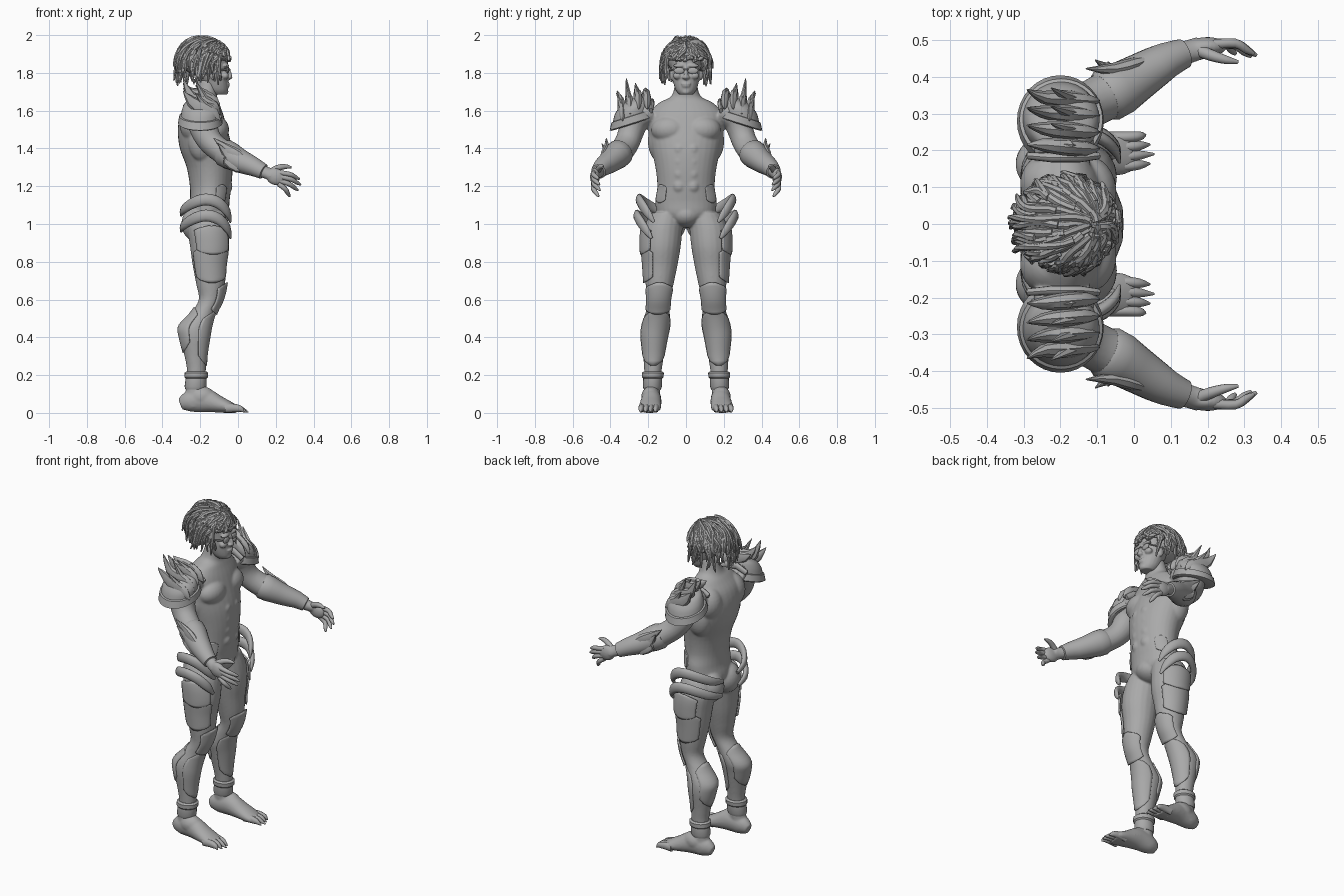
import bpy, bmesh, math, random
from mathutils import Vector, Matrix

random.seed(4)
X, Y, Z = Vector((1, 0, 0)), Vector((0, 1, 0)), Vector((0, 0, 1))
start_cube = bpy.data.objects.get("Cube")
if start_cube:
    bpy.data.objects.remove(start_cube)

grey = bpy.data.materials.new("plain_grey")
grey.use_nodes = True
grey.diffuse_color = (.4, .4, .4, 1)
grey.node_tree.nodes["Principled BSDF"].inputs["Base Color"].default_value = (.4, .4, .4, 1)


def point(ring, angle, axis, ref):
    """Point on an elliptical ring (x, y, z, radius along ref, radius across)."""
    u = (ref - axis * ref.dot(axis)).normalized()
    v = axis.cross(u)
    return Vector(ring[:3]) + u * ring[3] * math.cos(angle) + v * ring[4] * math.sin(angle)


def loft(bm, rings, ref=X, axis=None, sides=20):
    """Closed tube through elliptical rings."""
    loops, last = [], len(rings) - 1
    for i, ring in enumerate(rings):
        ahead, behind = rings[min(i + 1, last)], rings[max(i - 1, 0)]
        t = axis or (Vector(ahead[:3]) - Vector(behind[:3])).normalized()
        loops.append([bm.verts.new(point(ring, math.tau * k / sides, t, ref)) for k in range(sides)])
    for low, high in zip(loops, loops[1:]):
        for k in range(sides):
            n = (k + 1) % sides
            bm.faces.new((low[k], low[n], high[n], high[k]))
    bm.faces.new(loops[0][::-1])
    bm.faces.new(loops[-1])


def ball(bm, centre, radii, tilt=0):
    place = Matrix.Translation(centre) @ Matrix.Rotation(tilt, 4, "Y") @ Matrix.Diagonal((*radii, 1))
    bmesh.ops.create_uvsphere(bm, u_segments=24, v_segments=14, radius=1, matrix=place)


def sample(rings, s):
    """Smoothly interpolated ring at a fractional index."""
    last = len(rings) - 1
    i = min(int(s), last - 1)
    f = s - i
    near = [rings[min(max(i + k, 0), last)] for k in (-1, 0, 1, 2)]
    return [b + f / 2 * (c - a + f * (2 * a - 5 * b + 4 * c - d + f * (3 * (b - c) + d - a)))
            for a, b, c, d in zip(*near)]


def smooth(rings, steps=4):
    return [sample(rings, k / steps) for k in range((len(rings) - 1) * steps + 1)]


def grown(rings, steps):
    """Rings of a limb at given places, each enlarged by its own amount."""
    found = [(sample(rings, s), g) for s, g in steps]
    return [(*r[:3], r[3] + g, r[4] + g) for r, g in found]


def guard(bm, rings, low, high, middle, half, grow, rows=12, cols=14):
    """Shield-shaped sheet hugging a limb, narrowing to points at both ends."""
    grid = []
    for r in range(rows + 1):
        f = r / rows
        ring = grown(rings, [(low + (high - low) * f, grow)])[0]
        span = half * min(1, .15 + 1.7 * math.sin(math.pi * f) ** .8)
        angles = [math.radians(middle + span * (2 * c / cols - 1)) for c in range(cols + 1)]
        grid.append([bm.verts.new(point(ring, a, Z, X)) for a in angles])
    for a, b in zip(grid, grid[1:]):
        for c in range(cols):
            bm.faces.new((a[c], a[c + 1], b[c + 1], b[c]))


def mirror(bm):
    """Copy everything so far to the other side of the body."""
    copy = bmesh.ops.duplicate(bm, geom=bm.verts[:] + bm.edges[:] + bm.faces[:])["geom"]
    for v in copy:
        if isinstance(v, bmesh.types.BMVert):
            v.co.y = -v.co.y
    bmesh.ops.reverse_faces(bm, faces=[f for f in copy if isinstance(f, bmesh.types.BMFace)])


def finish(name, bm, thickness=0, voxel=0, angle=50):
    bmesh.ops.recalc_face_normals(bm, faces=bm.faces)
    mesh = bpy.data.meshes.new(name)
    bm.to_mesh(mesh)
    bm.free()
    mesh.materials.append(grey)
    ob = bpy.data.objects.new(name, mesh)
    bpy.context.collection.objects.link(ob)
    bpy.ops.object.select_all(action="DESELECT")
    bpy.context.view_layer.objects.active = ob
    ob.select_set(True)
    if thickness:
        ob.modifiers.new("thickness", "SOLIDIFY").thickness = thickness
        ob.modifiers[-1].offset = 0
    if voxel:
        remesh = ob.modifiers.new("blend", "REMESH")
        remesh.mode, remesh.voxel_size, remesh.use_smooth_shade = "VOXEL", voxel, True
        soften = ob.modifiers.new("soften", "SMOOTH")
        soften.factor, soften.iterations = .5, 6
    else:
        bpy.ops.object.shade_smooth_by_angle(angle=math.radians(angle))


# Cross-sections of the limbs and trunk
leg = [(-.235, .18, .03, .05, .042), (-.225, .178, .14, .05, .043), (-.22, .175, .22, .05, .046),
       (-.225, .172, .3, .058, .055), (-.23, .168, .4, .078, .07), (-.226, .16, .46, .085, .074),
       (-.185, .15, .53, .064, .064), (-.148, .145, .6, .06, .062), (-.145, .14, .68, .076, .074),
       (-.15, .133, .78, .09, .088), (-.15, .128, .88, .104, .1), (-.16, .12, .98, .108, .102),
       (-.165, .1, 1.06, .095, .085)]
arm = [(-.19, .18, 1.6, .08, .07), (-.19, .26, 1.56, .085, .075), (-.175, .29, 1.49, .074, .068),
       (-.145, .31, 1.435, .066, .066), (-.1, .335, 1.395, .064, .066), (-.04, .367, 1.36, .068, .066),
       (.03, .41, 1.325, .056, .054), (.09, .445, 1.3, .044, .042), (.14, .465, 1.275, .034, .032),
       (.18, .478, 1.262, .036, .026)]
trunk = [(-.165, 0, .985, .04, .05), (-.16, 0, 1.04, .105, .145), (-.15, 0, 1.12, .105, .162),
         (-.145, 0, 1.2, .11, .152), (-.15, 0, 1.3, .122, .162), (-.17, 0, 1.4, .138, .184),
         (-.187, 0, 1.5, .132, .2), (-.19, 0, 1.58, .112, .2), (-.18, 0, 1.64, .08, .145),
         (-.17, 0, 1.68, .06, .075), (-.15, 0, 1.76, .055, .058)]
foot = [(-.305, .175, .045, .03, .025), (-.26, .178, .06, .055, .045), (-.18, .182, .068, .064, .052),
        (-.1, .188, .045, .045, .058), (-.04, .192, .028, .03, .06), (-.005, .198, .018, .02, .05)]

# Body, blended into one skin
body = bmesh.new()
loft(body, smooth(leg), axis=Z)
loft(body, smooth(arm))
loft(body, smooth(foot), ref=Z)
ball(body, (-.225, .08, 1.0), (.075, .08, .09))
ball(body, (-.125, .085, 1.5), (.078, .1, .075))
ball(body, (-.225, .11, 1.53), (.085, .085, .1))
ball(body, (-.19, .14, 1.44), (.075, .062, .11))
ball(body, (-.19, .187, .085), (.07, .05, .055))
ball(body, (.2, .482, 1.25), (.055, .026, .045), tilt=.35)
for row in range(4):
    ball(body, (-.06, .036, 1.2 + .065 * row), (.031, .036, .038))
mirror(body)
loft(body, smooth(trunk), axis=Z, sides=32)
ball(body, (-.14, 0, 1.05), (.1, .09, .07))
for v in body.verts:
    v.co.z = max(v.co.z, 0)
finish("body", body, voxel=.0065)

# Head with ears, nose, brow and lips
head = bmesh.new()
ball(head, (-.13, .078, 1.79), (.018, .012, .03))
ball(head, (-.062, .036, 1.838), (.016, .034, .011))
ball(head, (-.068, .045, 1.785), (.02, .025, .02))
ball(head, (-.046, .01, 1.776), (.012, .011, .008))
mirror(head)
loft(head, smooth([(-.1, 0, 1.685, .04, .035), (-.11, 0, 1.71, .058, .055), (-.122, 0, 1.76, .07, .07),
                   (-.14, 0, 1.82, .085, .077), (-.15, 0, 1.88, .095, .08), (-.16, 0, 1.94, .07, .06)]), axis=Z)
loft(head, [(-.058, 0, 1.835, .008, .008), (-.045, 0, 1.8, .011, .01), (-.04, 0, 1.776, .012, .014),
            (-.052, 0, 1.766, .008, .009)])
ball(head, (-.053, 0, 1.742), (.011, .026, .007))
ball(head, (-.055, 0, 1.73), (.011, .023, .007))
ball(head, (-.068, 0, 1.7), (.018, .024, .016))
finish("head", head, voxel=.0045)

# Eyewear
glasses = bmesh.new()
ball(glasses, (-.055, .036, 1.812), (.008, .029, .017))
loft(glasses, [(-.06, .064, 1.818, .005, .004), (-.1, .08, 1.815, .005, .004), (-.14, .086, 1.81, .005, .004)],
     ref=Z, sides=6)
mirror(glasses)
ball(glasses, (-.046, 0, 1.818), (.006, .014, .005))
finish("glasses", glasses)

# Dreadlocks radiating from the front of the crown, loose and uneven at the ends
hair = bmesh.new()
ball(hair, (-.19, 0, 1.875), (.112, .1, .095))
locks = 150
for n in range(locks):
    turn = math.tau * (n * .618034 % 1)
    facing = math.cos(turn)
    first = math.radians(88 - 70 * n / locks)
    stop = math.radians(random.uniform(10, 32) if facing > .6 else random.uniform(-62, 0))
    drift, size, flare = random.uniform(-.5, .5), random.uniform(.86, 1), random.uniform(0, .15)
    phase, wave = random.uniform(0, math.tau), random.uniform(.003, .009)
    path = []
    for i in range(11):
        f = i / 10
        rise = first + (stop - first) * f
        flat = math.cos(max(rise, 0)) * (1 + flare * f * f)
        a = turn + drift * f * (1 - abs(facing) * .4)
        p = Vector((.145 * flat * math.cos(a), .128 * flat * math.sin(a), .14 * math.sin(rise))) * size
        p = Matrix.Rotation(.6 * max(math.sin(rise), 0), 3, "Y") @ p
        side = Vector((-math.sin(a), math.cos(a), .4))
        p += Vector((-.185, 0, 1.852)) + side * wave * math.sin(phase + 7 * f)
        r = .0118 * (1 - .7 * f ** 4) * random.uniform(.88, 1.1)
        path.append((*p, r, r))
    loft(hair, path, ref=Vector((.3, .5, .81)), sides=7)
finish("dreadlocks", hair)

# Fingers and thumbs
fingers = bmesh.new()
for base_z, tip in ((1.282, (.325, .462, 1.238)), (1.262, (.332, .458, 1.208)),
                    (1.24, (.318, .455, 1.178)), (1.222, (.275, .462, 1.145))):
    base, tip = Vector((.215, .488, base_z - .01)), Vector(tip)
    bend = base.lerp(tip, .5) + Vector((.004, .016, .008))
    loft(fingers, smooth([(*base, .014, .014), (*bend, .013, .013), (*bend.lerp(tip, .6), .011, .011),
                          (*tip, .005, .005)], 3), ref=Z, sides=10)
loft(fingers, smooth([(.165, .475, 1.27, .018, .018), (.21, .458, 1.296, .017, .016),
                      (.25, .446, 1.304, .013, .012), (.283, .44, 1.3, .005, .005)], 3), ref=Z, sides=10)
mirror(fingers)
finish("fingers", fingers)

# Toe claws
toes = bmesh.new()
for k in range(4):
    y = .158 + .026 * k
    reach = .055 - .012 * abs(k - 1)
    loft(toes, smooth([(-.07, y, .025, .024, .016), (-.02, y, .026, .022, .016), (.015, y + .003, .02, .016, .013),
                       (reach, y + .006, .004, .003, .003)], 3), ref=Z, sides=10)
mirror(toes)
finish("toe_claws", toes)

# Shoulder pads: flared rim, dome and inner edge roll
pads = bmesh.new()
loft(pads, [(-.2, .276, 1.53, .11, .122), (-.2, .28, 1.535, .118, .13), (-.198, .284, 1.572, .113, .116),
            (-.198, .285, 1.574, .104, .106)] +
     smooth([(-.198, .285, 1.575, .104, .106), (-.195, .283, 1.61, .1, .098), (-.195, .275, 1.645, .08, .078),
             (-.195, .268, 1.668, .035, .035)]), axis=Vector((0, .3, .95)).normalized(), sides=32)
loft(pads, [(-.1, .185, 1.6, .016, .01), (-.15, .18, 1.635, .02, .013), (-.22, .18, 1.645, .02, .013),
            (-.285, .185, 1.615, .016, .01)], ref=Z, sides=12)
mirror(pads)
finish("shoulder_pads", pads, angle=35)

# Swept leaf-shaped blades on the pads
blades = bmesh.new()
for y, tip_y, top in ((.205, .215, 1.72), (.25, .268, 1.745), (.295, .315, 1.77), (.335, .365, 1.705)):
    drop = 1.2 * max(y - .25, 0) ** 1.2
    loft(blades, smooth([(-.095, y, 1.61 - drop, .004, .003), (-.13, y, 1.64 - drop, .036, .02),
                         (-.19, y + .005, 1.675 - drop, .04, .024), (-.25, y + .01, 1.695 - drop * .7, .028, .017),
                         (-.29, tip_y, top, .002, .002)], 2), ref=Z, sides=8)
    loft(blades, [(-.14, y, 1.63 - drop, .02, .016), (-.18, y + .008, 1.695 - drop, .022, .014),
                  (-.225, tip_y + .004, top - .01, .002, .002)], ref=X, sides=6)
mirror(blades)
finish("shoulder_blades", blades, angle=40)

# Forearm bracers with backswept fins
bracers = bmesh.new()
loft(bracers, grown(arm, [(4.3, 0), (4.5, .007), (5, .006), (5.5, .004), (6, .005), (6.5, .006), (7, .006),
                          (7.6, .007), (7.9, .007), (8, -.004)]), sides=24)
for lift, tip in ((0, (-.13, .422, 1.455)), (-.03, (-.105, .445, 1.425)), (-.065, (-.07, .44, 1.355))):
    loft(bracers, smooth([(.06, .455, 1.33 + lift * .6, .006, .004), (0, .432, 1.365 + lift, .03, .02),
                          (-.06, .42, 1.4 + lift, .025, .017), (*tip, .002, .002)], 2), ref=Z, sides=8)
mirror(bracers)
finish("forearm_bracers", bracers, angle=40)

# Curved hip guards
hips = bmesh.new()
for drop, out in ((0, 0), (.085, .012)):
    arch = [(-.3, .07, 1.05, .012), (-.29, .15, 1.075, .024), (-.24, .215, 1.11, .029), (-.17, .247, 1.13, .031),
            (-.1, .238, 1.11, .03), (-.055, .205, 1.06, .024), (-.04, .17, 1.01, .008)]
    loft(hips, smooth([(x, y + out, z - drop, r, r * .6) for x, y, z, r in arch], 3), ref=Z, sides=12)
mirror(hips)
finish("hip_guards", hips)

# Leg armour: thigh, knee, shin and calf shells
armour = bmesh.new()
guard(armour, leg, 8.1, 10.0, 85, 58, .007)
guard(armour, leg, 9.6, 11.1, 80, 46, .013)
guard(armour, leg, 5.9, 8.1, 0, 62, .009)
guard(armour, leg, 2.4, 6.2, 0, 75, .001)
guard(armour, leg, 3.2, 6.4, 180, 70, .001)
guard(armour, trunk, 1.9, 3.1, 58, 16, .001)
mirror(armour)
finish("leg_armour", armour, thickness=.01, angle=40)

# Ankle cuffs
cuffs = bmesh.new()
loft(cuffs, grown(leg, [(.85, .002), (1.0, .008), (1.5, .006), (1.6, .013), (1.9, .013), (2, .002)]), axis=Z)
mirror(cuffs)
finish("ankle_cuffs", cuffs, angle=35)
